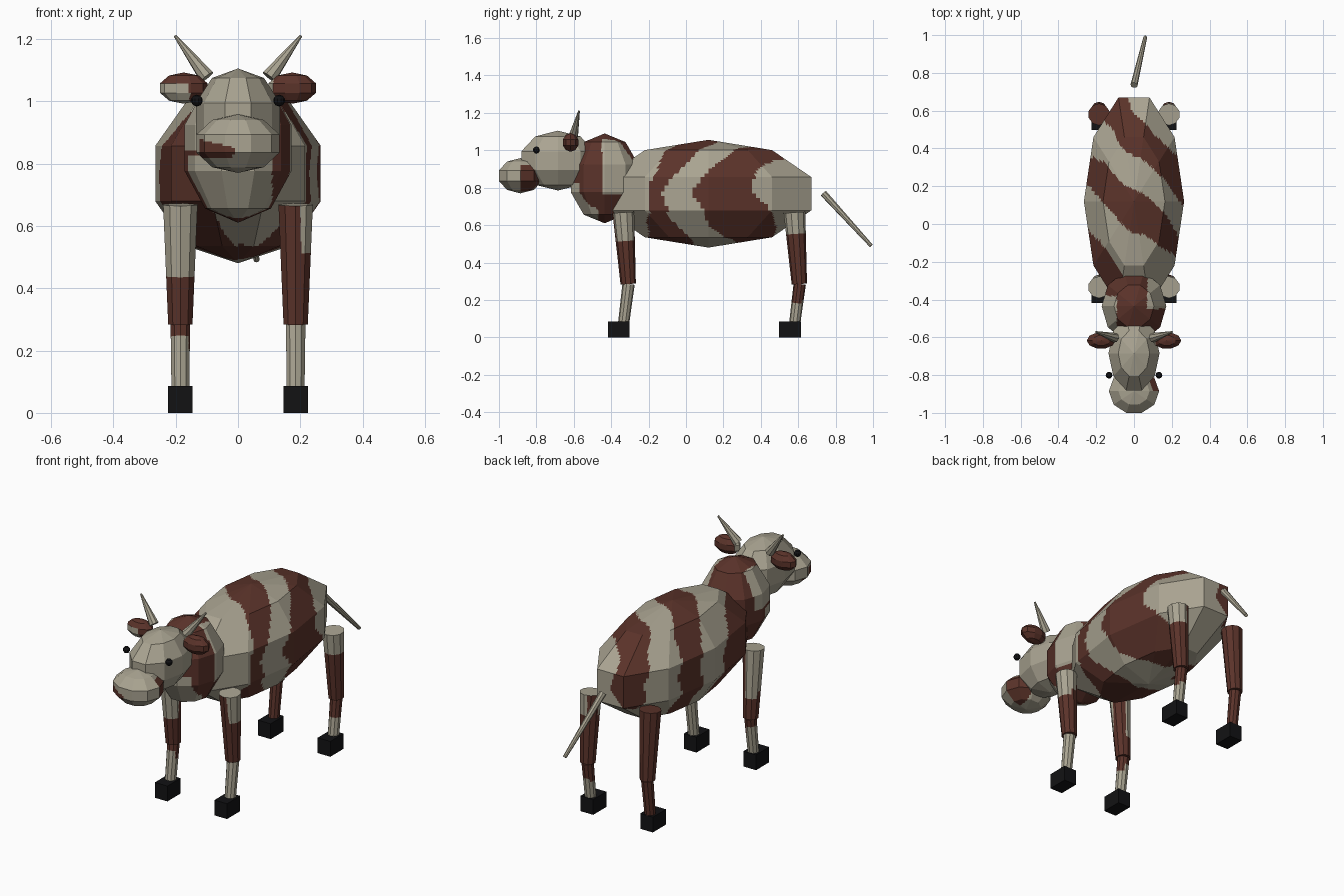
import bpy, bmesh, math
from mathutils import Vector, Matrix

if "Cube" in bpy.data.objects:
    bpy.data.objects.remove(bpy.data.objects["Cube"])


def material(name, rgb):
    m = bpy.data.materials.new(name)
    m.diffuse_color = (*rgb, 1)
    m.use_nodes = True
    m.node_tree.nodes["Principled BSDF"].inputs["Base Color"].default_value = m.diffuse_color
    return m


CREAM = material("cream hide", (0.40, 0.37, 0.285))
BROWN = material("brown hide", (0.105, 0.033, 0.023))
BLACK = material("black", (0.006, 0.006, 0.007))


def finish(bm, name, mats, rule=None, cuts=0):
    """Cut flat faces finer where a hide pattern is needed, then colour by rule."""
    if rule:
        bmesh.ops.subdivide_edges(bm, edges=bm.edges[:], cuts=cuts, use_grid_fill=True)
        for f in bm.faces:
            f.material_index = int(bool(rule(*f.calc_center_median())))
    me = bpy.data.meshes.new(name)
    bm.to_mesh(me)
    bm.free()
    for m in mats:
        me.materials.append(m)
    ob = bpy.data.objects.new(name, me)
    bpy.context.collection.objects.link(ob)
    return ob


HIDE = (CREAM, BROWN)


def ball(name, c, r, mats=HIDE, rule=None, cuts=8):
    bm = bmesh.new()
    m = Matrix.Translation(c) @ Matrix.Diagonal((*r, 1)) @ Matrix.Rotation(math.pi / 2, 4, 'Z')
    bmesh.ops.create_uvsphere(bm, u_segments=10, v_segments=5, radius=1, matrix=m)
    return finish(bm, name, mats, rule, cuts)


def rod(name, a, b, ra, rb, mats=HIDE, rule=None, cuts=9, sides=10):
    a, b = Vector(a), Vector(b)
    d = b - a
    m = Matrix.Translation((a + b) / 2) @ d.to_track_quat('Z', 'Y').to_matrix().to_4x4()
    bm = bmesh.new()
    bmesh.ops.create_cone(bm, cap_ends=True, segments=sides, radius1=ra, radius2=rb,
                          depth=d.length, matrix=m)
    return finish(bm, name, mats, rule, cuts)


def box(name, c, size, mats):
    bm = bmesh.new()
    bmesh.ops.create_cube(bm, size=1, matrix=Matrix.Translation(c) @ Matrix.Diagonal((*size, 1)))
    return finish(bm, name, mats)


# Hide bands round the body: (angle from the top, y start, y end)
BANDS = [
    [(-140, .58, .72), (-60, .56, .8), (-30, .47, .75), (0, .36, .58), (40, .24, .46),
     (60, .12, .36), (90, .04, .37), (125, .12, .48), (150, .22, .48), (180, .3, .45)],
    [(-160, .2, .36), (-90, .22, .38), (-60, .2, .36), (-40, .12, .32), (0, -.05, .18),
     (40, -.12, .06), (60, -.17, -.05), (90, -.2, -.12), (115, -.2, -.11), (140, -.2, 0),
     (180, -.22, .05)],
    [(-180, -.22, .05), (-140, -.4, .05), (-90, -.45, .02), (-50, -.45, -.08), (-15, -.45, -.28)],
]


def body_brown(x, y, z):
    a = math.degrees(math.atan2(x / .28, (z - .768) / .288))
    for band in BANDS:
        for (a0, l0, h0), (a1, l1, h1) in zip(band, band[1:]):
            if a0 <= a < a1:
                t = (a - a0) / (a1 - a0)
                w = .012 * math.sin(a * .13)
                if l0 + (l1 - l0) * t + w < y < h0 + (h1 - h0) * t + w:
                    return True
    return False


def neck_brown(x, y, z):
    rear_patch = x > .07 and y > -.45 and z > .76
    left_patch = x < -.09 and z > .84 and y < -.38
    chest = y < -.47 and -.17 < x < .11 and z < .83
    return not (rear_patch or left_patch or chest)


def muzzle_brown(x, y, z):
    spot = -.125 < x < -.015 and y < -.86 and .815 < z < .865 - .25 * (x + .07)
    cheek = x > .04 and y > -.885 and z < .925
    return spot or cheek


# Body, neck, head, muzzle
ball("body", (0, .12, .768), (.279, .608, .288), rule=body_brown, cuts=15)
ball("neck", (0, -.435, .85), (.18, .2, .24), rule=neck_brown, cuts=8)
ball("head", (0, -.685, .945), (.142, .216, .16))
ball("muzzle", (0, -.885, .864), (.14, .127, .094), rule=muzzle_brown, cuts=7)

# Hide rules for each leg: (side, end) -> brown test
LEG_BROWN = {
    (1, "front"): lambda x, y, z: .28 < z < .55 - (x - .185) or (.28 < z and y < -.345 and x < .2),
    (-1, "front"): lambda x, y, z: .25 < z < .42 or (z > .2 and x > -.175 and y > -.33),
    (1, "rear"): lambda x, y, z: .19 < z < .55 or (z > .3 and x < .17 and y > .59),
    (-1, "rear"): lambda x, y, z: True,
}

for s, side in ((1, "right"), (-1, "left")):
    x = s * .185
    # Legs: tapered thigh, thinner shin, box hoof
    for end, y in (("front", -.335), ("rear", .58)):
        rule = LEG_BROWN[s, end]
        n = f"{side}_{end}"
        rod(n + "_upper_leg", (x, y, .668), (x, y + .026, .285), .058, .041, rule=rule)
        rod(n + "_lower_leg", (x, y + .028, .285), (x, y + .002, .08), .033, .03, rule=rule)
        box(n + "_hoof", (x, y - .024, .043), (.078, .116, .086), (BLACK,))
    # Eyes, ears, horns
    ball(side + "_eye", (s * .132, -.8, 1.002), (.019, .019, .019), (BLACK,))
    ear = ((lambda x, y, z: x > .115) if s > 0 else
           (lambda x, y, z: not (x < -.155 and z < 1.055 and y < -.617)))
    ball(side + "_ear", (s * .174, -.617, 1.042), (.08, .046, .05), rule=ear, cuts=5)
    rod(side + "_horn", (s * .1, -.602, 1.077), (s * .202, -.572, 1.21), .026, .005, (CREAM,), sides=8)

# Tail
rod("tail", (0, .735, .77), (.06, .99, .49), .019, .01, (CREAM,), sides=8)
